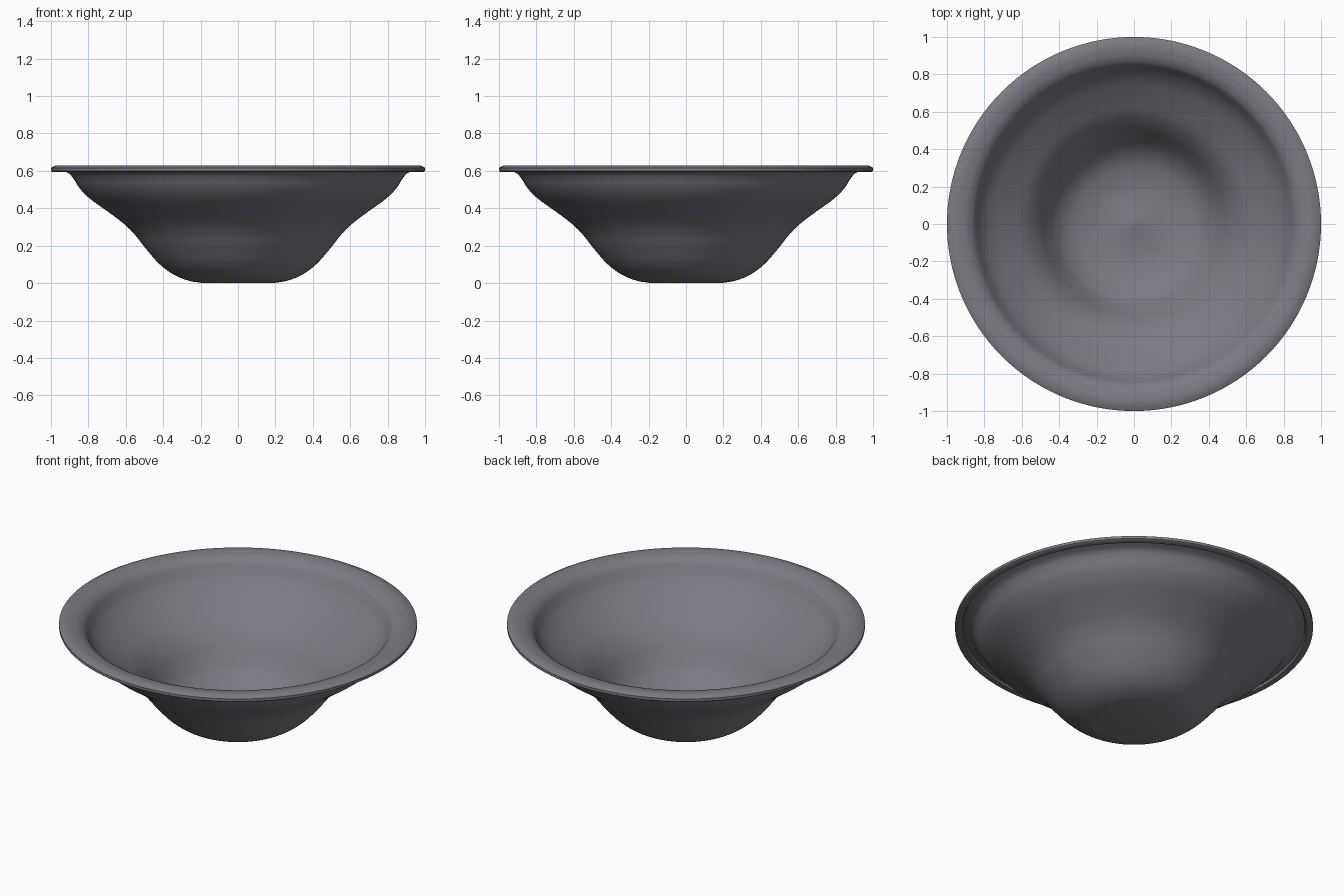
import bpy, bmesh, math
from mathutils import Vector

if "Cube" in bpy.data.objects:
    bpy.data.objects.remove(bpy.data.objects["Cube"])

SEGMENTS = 128


def smooth_path(pts, steps=4):
    """Catmull-Rom curve through profile points (radius, height)."""
    p = [Vector(q) for q in pts]
    p = [2 * p[0] - p[1]] + p + [2 * p[-1] - p[-2]]
    out = []
    for i in range(1, len(p) - 2):
        a, b, c, d = p[i - 1:i + 3]
        for k in range(steps):
            t = k / steps
            out.append(0.5 * (2 * b + (c - a) * t + (2 * a - 5 * b + 4 * c - d) * t ** 2
                              + (3 * b - a - 3 * c + d) * t ** 3))
    return out + [p[-2]]


def lathe(name, profile, color):
    """Revolve a profile that starts and ends on the z axis."""
    bm = bmesh.new()
    verts = [bm.verts.new((r, 0, z)) for r, z in profile]
    edges = [bm.edges.new(pair) for pair in zip(verts, verts[1:])]
    bmesh.ops.spin(bm, geom=verts + edges, axis=(0, 0, 1), cent=(0, 0, 0),
                   angle=math.tau, steps=SEGMENTS, use_duplicate=False)
    bmesh.ops.remove_doubles(bm, verts=bm.verts, dist=1e-4)
    bmesh.ops.recalc_face_normals(bm, faces=bm.faces)
    mesh = bpy.data.meshes.new(name)
    bm.to_mesh(mesh)
    bm.free()
    obj = bpy.data.objects.new(name, mesh)
    bpy.context.collection.objects.link(obj)
    mat = bpy.data.materials.new(name + "_glaze")
    mat.diffuse_color = color
    mat.use_nodes = True
    mat.node_tree.nodes["Principled BSDF"].inputs["Base Color"].default_value = mat.diffuse_color
    mesh.materials.append(mat)
    bpy.context.view_layer.objects.active = obj
    obj.select_set(True)
    bpy.ops.object.shade_smooth_by_angle(angle=math.radians(50))
    return obj


# Outside wall: flat foot, rounded base, flared upper wall, hollow under the rim
outer = smooth_path([(0.2, 0.002), (0.26, 0.012), (0.34, 0.043), (0.42, 0.102),
                     (0.5, 0.193), (0.55, 0.257), (0.61, 0.317), (0.7, 0.385),
                     (0.79, 0.45), (0.845, 0.505), (0.878, 0.556), (0.905, 0.587),
                     (0.955, 0.607)])
# Rim with a small downturned lip and chamfered edge
rim = [(0.962, 0.594), (0.992, 0.594), (1.0, 0.6), (1.0, 0.616), (0.975, 0.629)]
# Inside wall, ending in a slightly raised centre
inner = smooth_path([(0.94, 0.63), (0.895, 0.62), (0.86, 0.598), (0.837, 0.565),
                     (0.81, 0.525), (0.76, 0.475), (0.67, 0.408), (0.58, 0.343),
                     (0.515, 0.272), (0.465, 0.195), (0.41, 0.122), (0.33, 0.066),
                     (0.21, 0.036), (0.1, 0.037), (0, 0.05)])
profile = [(0, 0), (0.19, 0)] + [tuple(v) for v in outer] + rim + [tuple(v) for v in inner]
lathe("bowl", profile, (0.2, 0.2, 0.23, 1))
